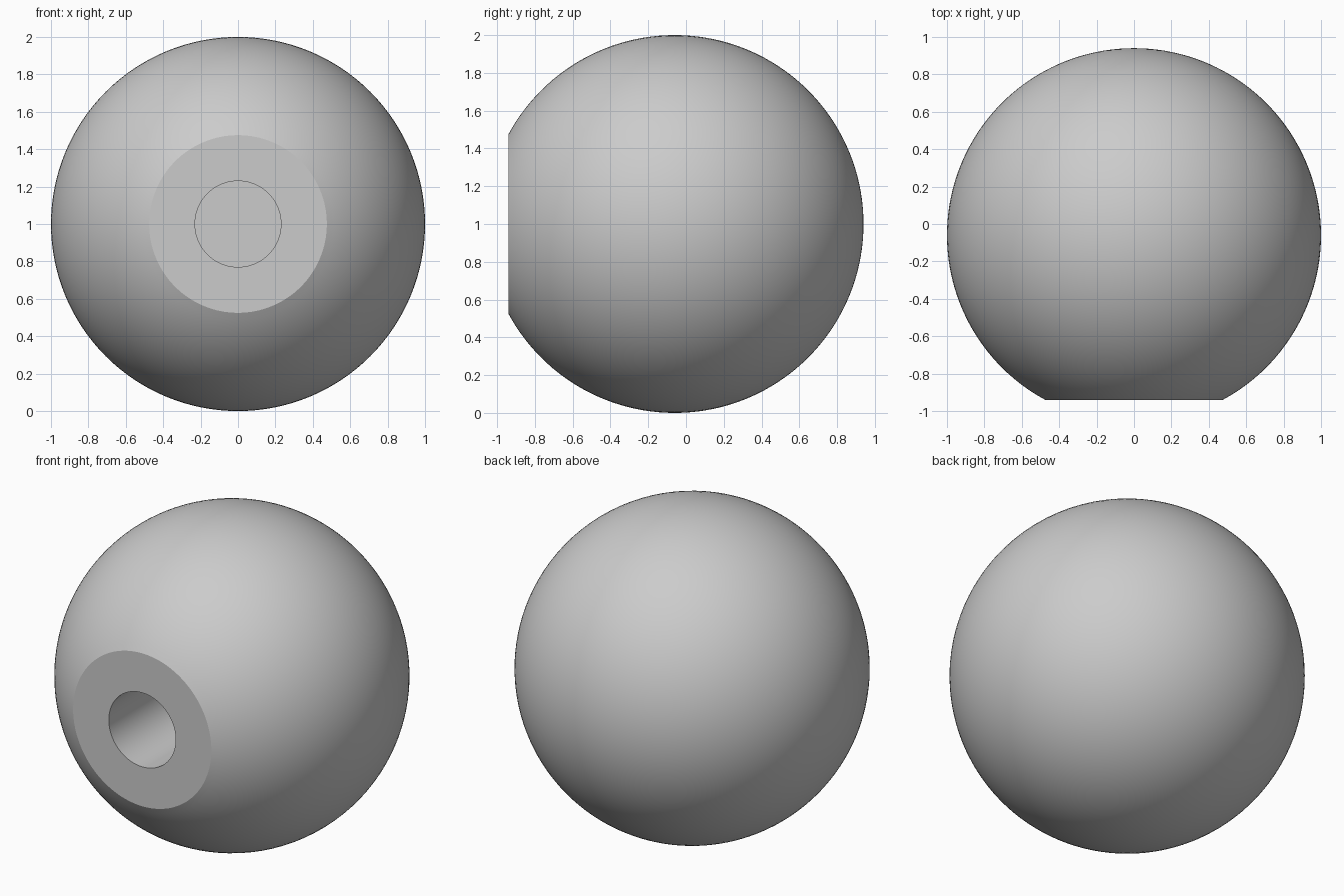
import bpy
import bmesh
import math
from mathutils import Vector

cube = bpy.data.objects.get("Cube")
if cube:
    bpy.data.objects.remove(cube, do_unlink=True)

RADIUS = 1.0
CENTRE_Y = -0.06
FLAT_Y = -0.94
HOLE_RADIUS = 0.23
HOLE_DEPTH = 0.75
ARC_STEPS = 64
SEGMENTS = 128

# Plain grey material
grey = bpy.data.materials.new("plain_grey")
grey.use_nodes = True
colour = (0.6, 0.6, 0.6, 1)
grey.diffuse_color = colour
grey.node_tree.nodes["Principled BSDF"].inputs["Base Color"].default_value = colour

# Half profile: blind hole floor and wall, flat face, then the ball up to its back pole
floor_y = FLAT_Y + HOLE_DEPTH
profile = [(0, floor_y), (HOLE_RADIUS, floor_y), (HOLE_RADIUS, FLAT_Y)]
start = math.acos((CENTRE_Y - FLAT_Y) / RADIUS)
for i in range(ARC_STEPS + 1):
    a = start + (math.pi - start) * i / ARC_STEPS
    profile.append((RADIUS * math.sin(a), CENTRE_Y - RADIUS * math.cos(a)))

# Turn the profile about the front-to-back axis
bm = bmesh.new()
verts = [bm.verts.new((r, y, 0)) for r, y in profile]
edges = [bm.edges.new(pair) for pair in zip(verts, verts[1:])]
bmesh.ops.spin(bm, geom=verts + edges, cent=Vector(), axis=(0, 1, 0),
               angle=2 * math.pi, steps=SEGMENTS)
bmesh.ops.remove_doubles(bm, verts=bm.verts, dist=0.0005)
bmesh.ops.recalc_face_normals(bm, faces=bm.faces)

mesh = bpy.data.meshes.new("drilled_ball")
bm.to_mesh(mesh)
bm.free()
mesh.materials.append(grey)
ball = bpy.data.objects.new("drilled_ball", mesh)
ball.location.z = RADIUS
bpy.context.collection.objects.link(ball)

# Smooth ball with crisp rims
bpy.context.view_layer.objects.active = ball
ball.select_set(True)
bpy.ops.object.shade_smooth_by_angle(angle=math.radians(25))
